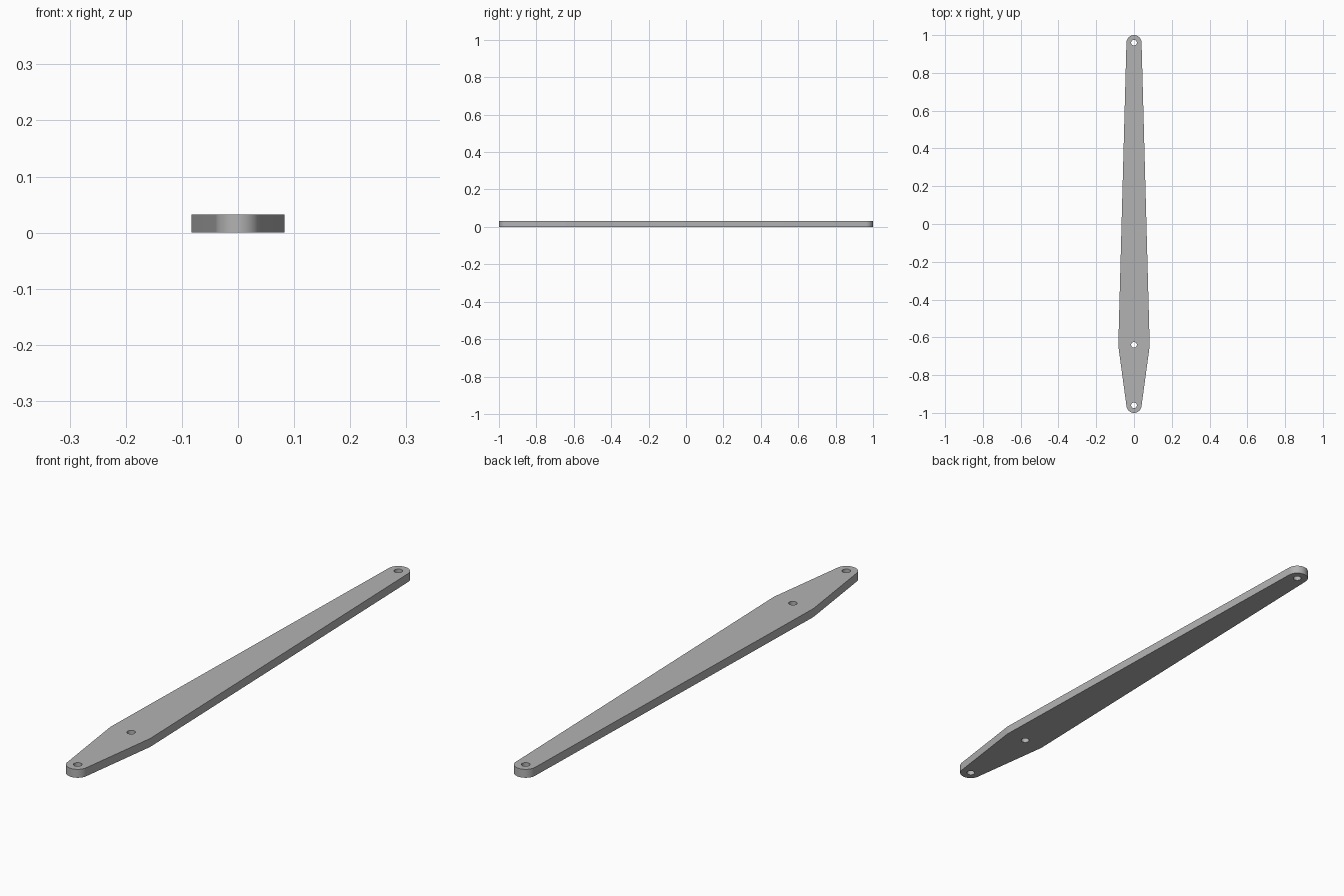
import bpy, bmesh
from math import sin, cos, pi, asin

default = bpy.data.objects.get("Cube")
if default:
    bpy.data.objects.remove(default, do_unlink=True)

THICK, HOLE = 0.032, 0.015
FRONT, PIVOT, BACK = (-0.96, 0.04), (-0.64, 0.083), (0.96, 0.04)  # (y, radius)

steel = bpy.data.materials.new("plain grey")
steel.use_nodes = True
steel.diffuse_color = (0.45, 0.45, 0.45, 1)
steel.node_tree.nodes["Principled BSDF"].inputs["Base Color"].default_value = (0.45, 0.45, 0.45, 1)


def arc(centre, radius, start, end, steps):
    angles = [start + (end - start) * i / steps for i in range(steps + 1)]
    return [(radius * cos(a), centre + radius * sin(a)) for a in angles]


def tangent(a, b):
    """Angle of the outward normal of the straight edge joining two rounds."""
    return asin((a[1] - b[1]) / (b[0] - a[0]))


def add_loop(bm, points):
    verts = [bm.verts.new((x, y, 0)) for x, y in points]
    for i, v in enumerate(verts):
        bm.edges.new((v, verts[i - 1]))


# Outline: straight edges tangent to three rounds, mirrored across x
low, high = tangent(FRONT, PIVOT), tangent(PIVOT, BACK)
side = (arc(*FRONT, -pi / 2, low, 16) + arc(*PIVOT, low, high, 4)
        + arc(*BACK, high, pi / 2, 16))
outline = side + [(-x, y) for x, y in side[-2:0:-1]]

# Flat plate with three bolt holes, extruded to thickness
bm = bmesh.new()
add_loop(bm, outline)
for y, _ in (FRONT, PIVOT, BACK):
    add_loop(bm, arc(y, HOLE, 0, 2 * pi, 32)[:-1])
bmesh.ops.triangle_fill(bm, edges=bm.edges[:], use_beauty=True)
base = bm.faces[:]
top = bmesh.ops.extrude_face_region(bm, geom=base, use_keep_orig=True)["geom"]
bmesh.ops.translate(bm, vec=(0, 0, THICK),
                    verts=[v for v in top if isinstance(v, bmesh.types.BMVert)])
bmesh.ops.recalc_face_normals(bm, faces=bm.faces[:])

mesh = bpy.data.meshes.new("lever_arm")
bm.to_mesh(mesh)
bm.free()
mesh.materials.append(steel)
arm = bpy.data.objects.new("lever_arm", mesh)
bpy.context.collection.objects.link(arm)

# Smooth rounds with crisp rims
bpy.context.view_layer.objects.active = arm
arm.select_set(True)
bpy.ops.object.shade_smooth_by_angle(angle=pi / 6)
